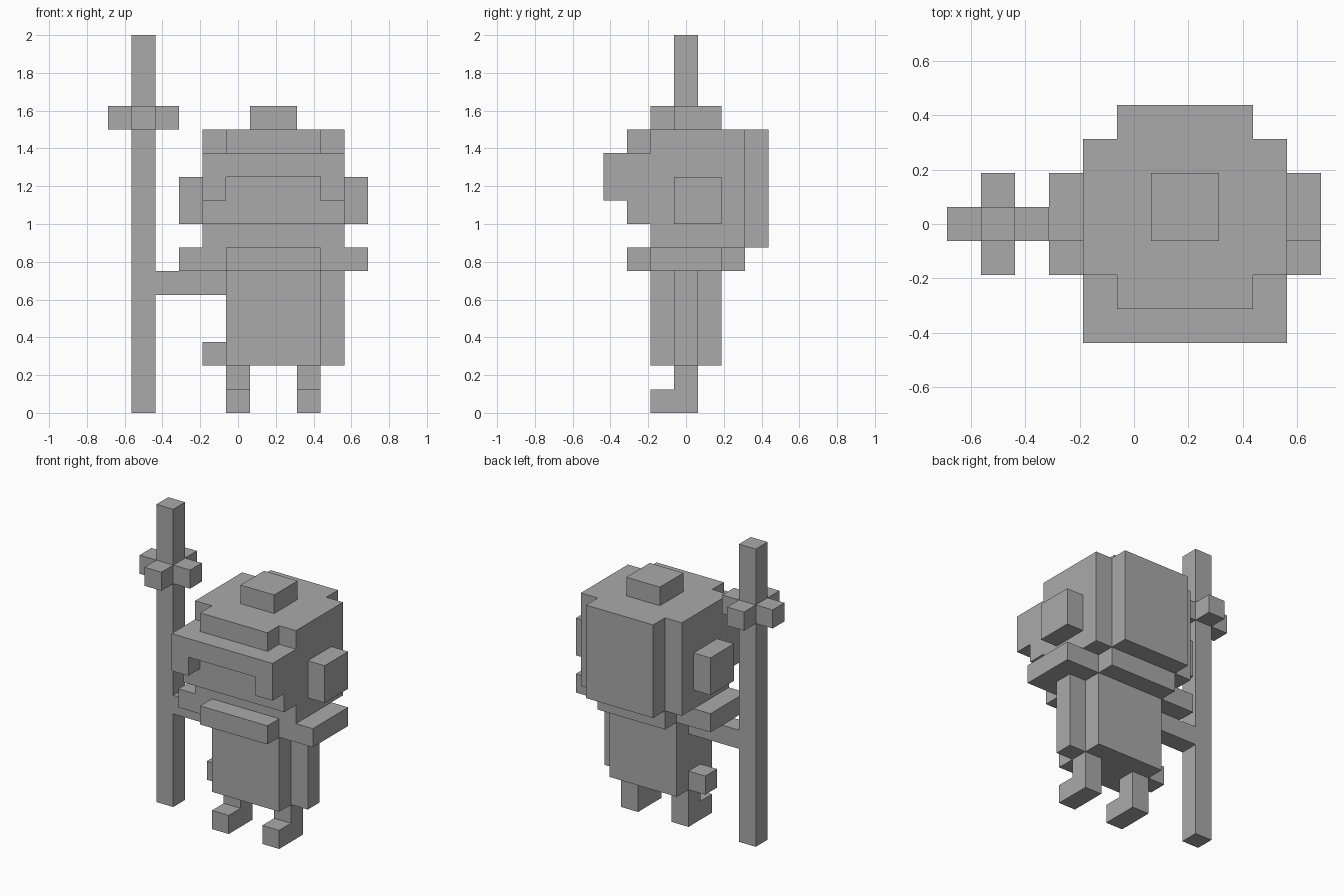
import bpy
import bmesh
from mathutils import Vector

if "Cube" in bpy.data.objects:
    bpy.data.objects.remove(bpy.data.objects["Cube"], do_unlink=True)

UNIT = 0.125                              # edge of one block
ORIGIN = Vector((-5.5, -3.5, 0)) * UNIT   # corner of the block grid

stone = bpy.data.materials.new("plain_grey")
stone.use_nodes = True
GREY = (0.4, 0.4, 0.4, 1)
stone.diffuse_color = GREY
stone.node_tree.nodes["Principled BSDF"].inputs["Base Color"].default_value = GREY

# Each part is a list of boxes: x, y and z ranges counted in blocks
parts = {
    "staff": [((1, 2), (3, 4), (0, 16))],
    "staff_crosspiece": [((0, 3), (3, 4), (12, 13)), ((1, 2), (2, 5), (12, 13))],
    "torso": [((5, 9), (2, 5), (2, 6))],
    "right_arm": [((2, 5), (3, 4), (5, 6))],
    "left_arm": [((9, 10), (3, 4), (2, 6))],
    "hip_pouch": [((4, 5), (3, 4), (2, 3))],
    "shoulder_collar": [((3, 11), (2, 5), (6, 7)), ((5, 9), (1, 6), (6, 7))],
    "head": [((4, 10), (2, 6), (7, 12)), ((4, 10), (1, 2), (8, 11))],
    "head_back": [((5, 9), (6, 7), (7, 12))],
    "brow_step": [((5, 9), (1, 2), (11, 12))],
    "visor": [((4, 10), (0, 1), (10, 11)), ((4, 5), (0, 1), (9, 10)),
              ((9, 10), (0, 1), (9, 10))],
    "top_knob": [((6, 8), (3, 5), (12, 13))],
}
# Paired legs with feet, and ears
for side, leg, ear in (("right", 5, 3), ("left", 8, 10)):
    parts[side + "_leg"] = [((leg, leg + 1), (3, 4), (0, 2)),
                            ((leg, leg + 1), (2, 3), (0, 1))]
    parts[side + "_ear"] = [((ear, ear + 1), (3, 5), (8, 10))]


def cells(boxes):
    return {(x, y, z) for bx, by, bz in boxes
            for x in range(*bx) for y in range(*by) for z in range(*bz)}


solid = set().union(*(cells(b) for b in parts.values()))


def build_part(name, boxes):
    """Skin the blocks of a part, leaving out faces hidden by a neighbour."""
    bm = bmesh.new()
    for cell in cells(boxes):
        centre = Vector(cell) + Vector((0.5, 0.5, 0.5))
        for axis in range(3):
            for sign in (-1, 1):
                n = Vector((0, 0, 0))
                n[axis] = sign
                if tuple(int(c + d) for c, d in zip(cell, n)) in solid:
                    continue
                u = Vector((0, 0, 0))
                u[(axis + 1) % 3] = 0.5
                v = n.cross(u)
                mid = centre + n * 0.5
                corners = (mid - u - v, mid + u - v, mid + u + v, mid - u + v)
                bm.faces.new([bm.verts.new(ORIGIN + c * UNIT) for c in corners])
    bmesh.ops.remove_doubles(bm, verts=bm.verts, dist=0.001)
    bmesh.ops.dissolve_limit(bm, angle_limit=0.01, verts=bm.verts, edges=bm.edges)
    mesh = bpy.data.meshes.new(name)
    bm.to_mesh(mesh)
    bm.free()
    mesh.materials.append(stone)
    bpy.context.collection.objects.link(bpy.data.objects.new(name, mesh))


for part_name, part_boxes in parts.items():
    build_part(part_name, part_boxes)
